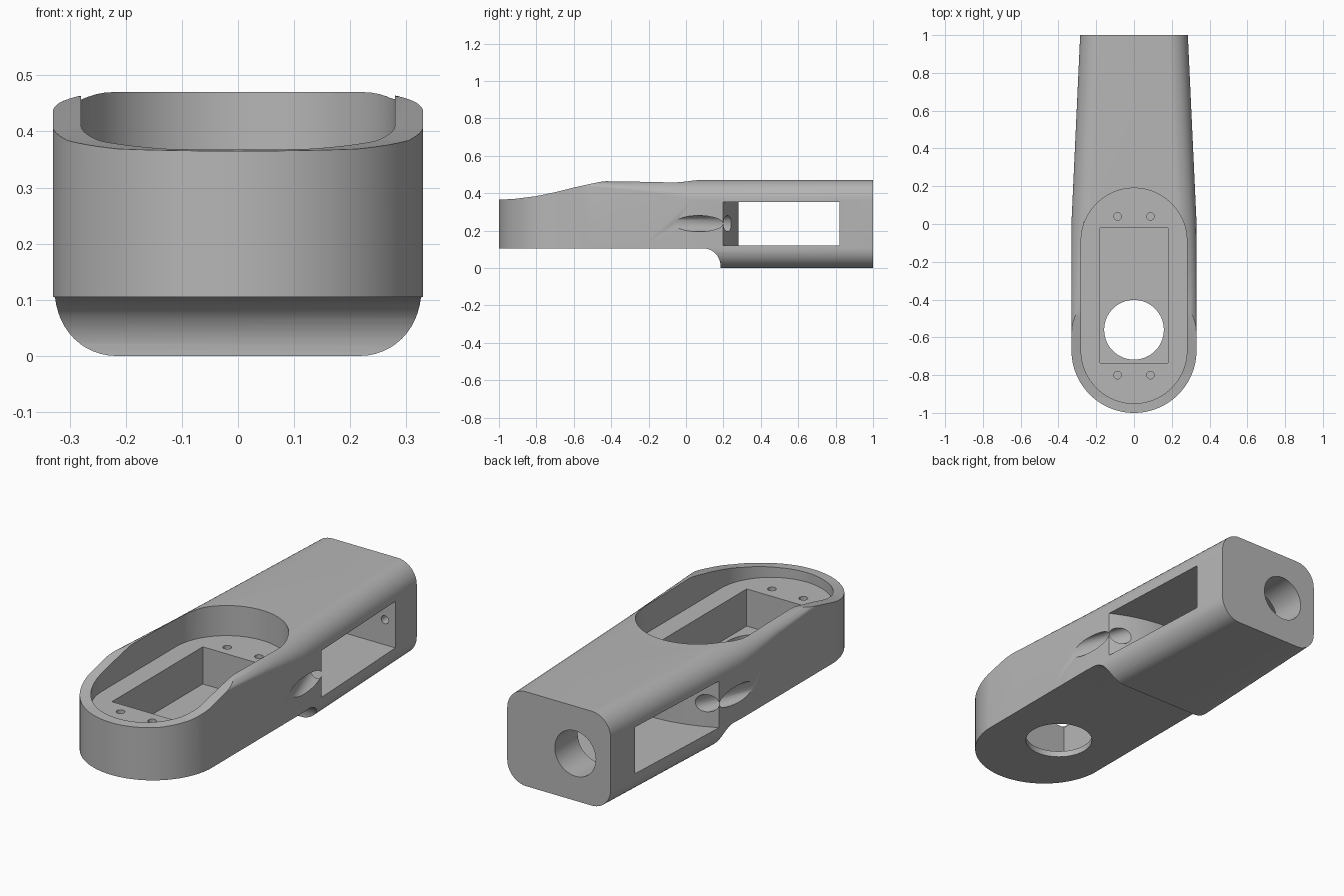
import bpy, bmesh
from math import sin, cos, pi, radians
from mathutils import Vector

if "Cube" in bpy.data.objects:
    bpy.data.objects.remove(bpy.data.objects["Cube"])

grey = bpy.data.materials.new("plain grey")
grey.use_nodes = True
grey.diffuse_color = (0.47, 0.47, 0.47, 1)
grey.node_tree.nodes["Principled BSDF"].inputs["Base Color"].default_value = grey.diffuse_color


def loft(name, rings):
    """Skin a row of matching rings and cap both ends."""
    bm = bmesh.new()
    rows = [[bm.verts.new(p) for p in ring] for ring in rings]
    n = len(rows[0])
    for a, b in zip(rows, rows[1:]):
        for i in range(n):
            j = (i + 1) % n
            bm.faces.new((a[i], a[j], b[j], b[i]))
    bm.faces.new(rows[0])
    bm.faces.new(rows[-1])
    bmesh.ops.recalc_face_normals(bm, faces=bm.faces)
    mesh = bpy.data.meshes.new(name)
    bm.to_mesh(mesh)
    bm.free()
    obj = bpy.data.objects.new(name, mesh)
    bpy.context.collection.objects.link(obj)
    mesh.materials.append(grey)
    return obj


def prism(name, points, axis, lo, hi):
    """Extrude a 2D outline along x, y or z."""
    place = {"x": lambda p, d: (d, p[0], p[1]),
             "y": lambda p, d: (p[0], d, p[1]),
             "z": lambda p, d: (p[0], p[1], d)}[axis]
    return loft(name, [[place(p, d) for p in points] for d in (lo, hi)])


def arc(cx, cy, rx, ry, start, end, steps):
    angles = [radians(start + (end - start) * i / steps) for i in range(steps + 1)]
    return [(cx + rx * cos(a), cy + ry * sin(a)) for a in angles]


def disc(cx, cy, r, steps=48):
    return arc(cx, cy, r, r, 0, 360, steps)[:-1]


def combine(target, tool, operation="DIFFERENCE"):
    """Apply a boolean and discard the tool."""
    mod = target.modifiers.new("cut", "BOOLEAN")
    mod.operation, mod.solver, mod.object = operation, "EXACT", tool
    bpy.context.view_layer.update()
    graph = bpy.context.evaluated_depsgraph_get()
    mesh = bpy.data.meshes.new_from_object(target.evaluated_get(graph))
    target.modifiers.clear()
    target.data = mesh
    bpy.data.objects.remove(tool)


# Body: rounded box, tapering to the back; top rounding fades toward the front
TOP, R = 0.47, 0.105


def section(y, w, drop):
    pts = arc(w - R, R, R, R, -90, 0, 12)
    pts += arc(w - R, TOP - drop, R, drop, 0, 90, 12)
    pts += [(-x, z) for x, z in reversed(pts)]
    return [(x, y, z) for x, z in pts]


body = loft("housing", [section(-1.05, 0.33, 0.035), section(-0.5, 0.33, 0.035),
                        section(-0.25, 0.33, 0.06), section(0.03, 0.33, R),
                        section(1, 0.285, R)])

# Side outline: waved top and stepped underside with a cove
wave = [(-1.1, 0.365), (-1, 0.365), (-0.92, 0.369), (-0.8, 0.384), (-0.7, 0.405),
        (-0.6, 0.43), (-0.5, 0.452), (-0.45, 0.462), (-0.4, 0.466), (-0.3, 0.465),
        (-0.2, 0.462), (-0.1, 0.461), (-0.03, 0.466), (0.03, 0.472), (0.1, 0.6)]
cove = arc(0.09, 0.01, 0.095, 0.095, 0, 90, 12)
side = wave + [(1.1, 0.6), (1.1, -0.1), (0.185, -0.1)] + cove + [(-1.1, 0.105)]
combine(body, prism("side_outline", side, "x", -0.6, 0.6), "INTERSECT")

# Round nose
nose = arc(0, -0.669, 0.331, 0.331, 180, 360, 64)
nose += [(0.5, -0.66), (0.5, 1.2), (-0.5, 1.2), (-0.5, -0.66)]
combine(body, prism("nose_outline", nose, "z", -0.3, 0.8), "INTERSECT")

# Stadium recess, rectangular well and round floor opening
FLOOR = 0.32
recess = arc(0, -0.67, 0.28, 0.28, 180, 360, 48) + arc(0, -0.09, 0.28, 0.28, 0, 180, 48)
combine(body, prism("recess", recess, "z", FLOOR, 0.8))
well = [(-0.18, -0.735), (0.18, -0.735), (0.18, -0.02), (-0.18, -0.02)]
combine(body, prism("well", well, "z", 0.135, 0.5))
combine(body, prism("floor_opening", disc(0, -0.56, 0.158, 64), "z", -0.1, 0.25))

# Screw holes
for x in (-0.087, 0.087):
    for y in (-0.8, 0.04):
        combine(body, prism("screw_hole", disc(x, y, 0.02, 20), "z", 0.2, 0.5))

# Side window with a bulging front wall
window = [(x / 10, 0.28 - 0.78 * (x / 10) ** 2) for x in range(-4, 5)]
window = [(-0.4 + i / 30, 0.28 - 0.78 * (-0.4 + i / 30) ** 2) for i in range(25)]
window += [(0.4, 0.82), (-0.4, 0.82)]
combine(body, prism("window", window, "z", 0.12, 0.352))

# Slanted cable grooves leading into the window
for s in (-1, 1):
    rings = [[(s * (x + dx), y, 0.237 + dz) for dx, dz in disc(0, 0, 0.043, 32)]
             for x, y in ((0.41, -0.16), (0.22, 0.36))]
    combine(body, loft("cable_groove", rings))

# Rear port and blind hole in the rear wall
combine(body, prism("rear_port", disc(-0.09, 0.235, 0.113), "y", 0.7, 1.1))
combine(body, prism("blind_hole", disc(0.235, 0.245, 0.02, 20), "y", 0.75, 0.9))

bpy.ops.object.select_all(action="DESELECT")
body.select_set(True)
bpy.context.view_layer.objects.active = body
bpy.ops.object.shade_smooth_by_angle(angle=radians(30))
